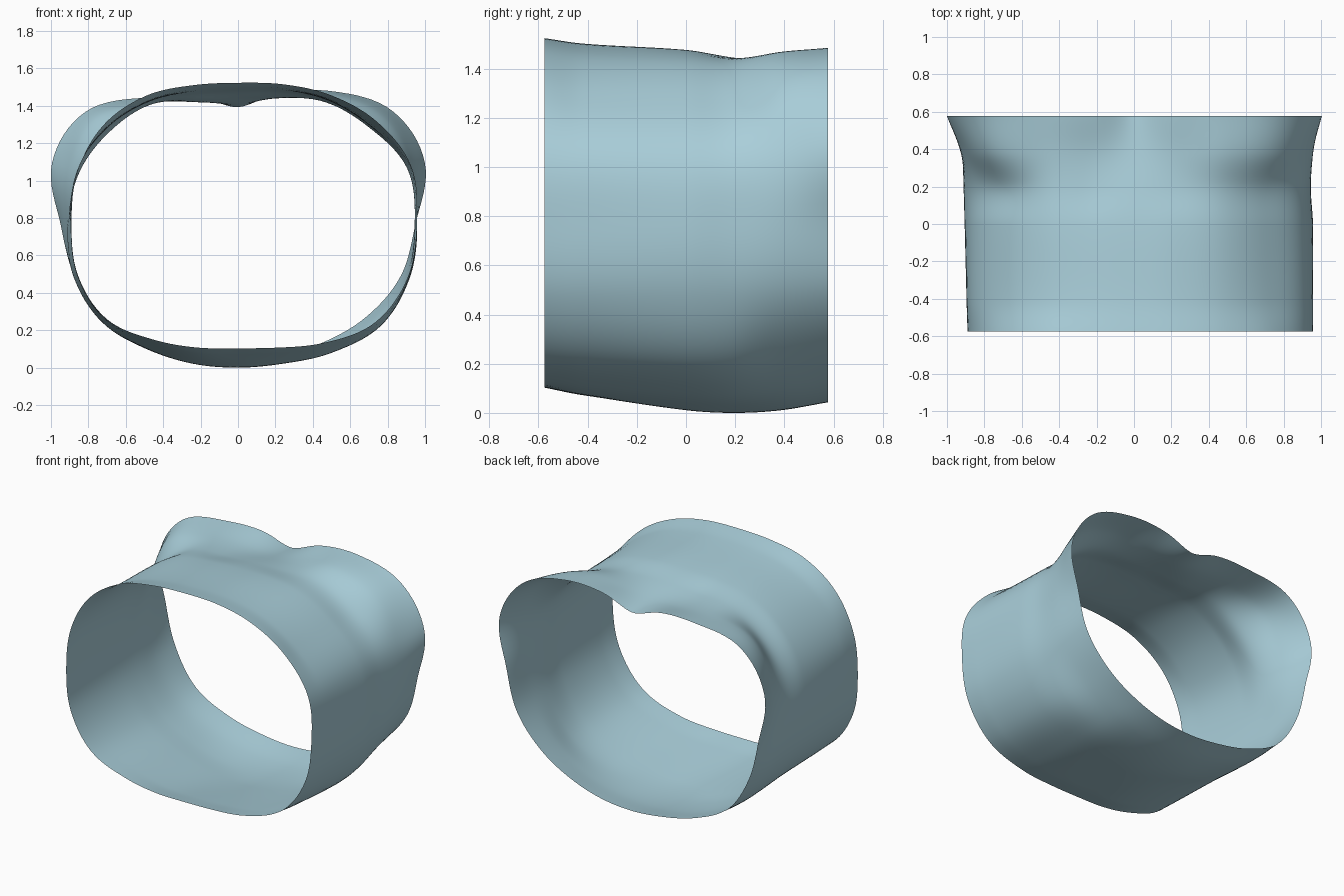
import bpy, math

if "Cube" in bpy.data.objects:
    bpy.data.objects.remove(bpy.data.objects["Cube"])

CENTRE_Z = 0.78
RING, STEPS = 160, 64

# Cross-sections along y: radii every 18 degrees, counter-clockwise from +x
STATIONS = [-0.575, -0.42, 0.0, 0.19, 0.38, 0.577]
RADII = [
    [.955, .975, .92, .845, .78, .75, .775, .84, .89, .90,
     .89, .90, .87, .77, .70, .67, .70, .79, .905, .952],
    [.957, .968, .89, .82, .757, .728, .75, .81, .87, .905,
     .895, .905, .875, .785, .73, .70, .73, .81, .92, .96],
    [.957, .955, .875, .808, .735, .70, .725, .80, .86, .90,
     .905, .915, .885, .815, .775, .762, .78, .85, .94, .963],
    [.945, .952, .875, .80, .705, .67, .69, .785, .845, .893,
     .91, .92, .895, .83, .79, .773, .79, .855, .928, .95],
    [.95, .985, .965, .85, .705, .64, .68, .80, .95, .955,
     .92, .925, .90, .83, .78, .763, .78, .83, .885, .935],
    [.95, 1.05, 1.02, .87, .73, .62, .71, .83, 1.01, 1.045,
     .95, .92, .89, .805, .745, .73, .745, .785, .85, .915],
]


def catmull(a, b, c, d, t):
    return b + 0.5 * t * (c - a + t * (2*a - 5*b + 4*c - d + t * (3*(b - c) + d - a)))


def ring_radius(row, angle):
    """Smooth radius around a closed section."""
    n = len(row)
    u = angle / math.tau * n
    k = int(u)
    return catmull(*(row[(k + o) % n] for o in (-1, 0, 1, 2)), u - k)


def along(values, y):
    """Smooth interpolation between the stations (uneven Hermite)."""
    n = len(STATIONS)
    k = max(i for i in range(n - 1) if STATIONS[i] <= y or i == 0)

    def slope(i):
        a, b = max(i - 1, 0), min(i + 1, n - 1)
        return (values[b] - values[a]) / (STATIONS[b] - STATIONS[a])

    h = STATIONS[k + 1] - STATIONS[k]
    t = (y - STATIONS[k]) / h
    return ((2*t**3 - 3*t**2 + 1) * values[k] + (t**3 - 2*t**2 + t) * h * slope(k)
            + (3*t**2 - 2*t**3) * values[k + 1] + (t**3 - t**2) * h * slope(k + 1))


# Open band: a single skin lofted through the sections
verts, faces = [], []
angles = [math.tau * j / RING for j in range(RING)]
columns = [[ring_radius(row, a) for row in RADII] for a in angles]
for i in range(STEPS + 1):
    y = STATIONS[0] + (STATIONS[-1] - STATIONS[0]) * i / STEPS
    for a, col in zip(angles, columns):
        r = along(col, y)
        verts.append((r * math.cos(a), y, CENTRE_Z + r * math.sin(a)))
for i in range(STEPS):
    for j in range(RING):
        k = (j + 1) % RING
        faces.append((i*RING + j, (i+1)*RING + j, (i+1)*RING + k, i*RING + k))

# Rest the band on the ground
low = min(v[2] for v in verts)
verts = [(x, y, z - low) for x, y, z in verts]

mesh = bpy.data.meshes.new("open_band")
mesh.from_pydata(verts, [], faces)
mesh.shade_smooth()
band = bpy.data.objects.new("open_band", mesh)
bpy.context.collection.objects.link(band)

# Pale blue surface
blue = bpy.data.materials.new("pale_blue")
blue.diffuse_color = (0.40, 0.62, 0.70, 1)
blue.use_nodes = True
blue.node_tree.nodes["Principled BSDF"].inputs["Base Color"].default_value = blue.diffuse_color
mesh.materials.append(blue)
